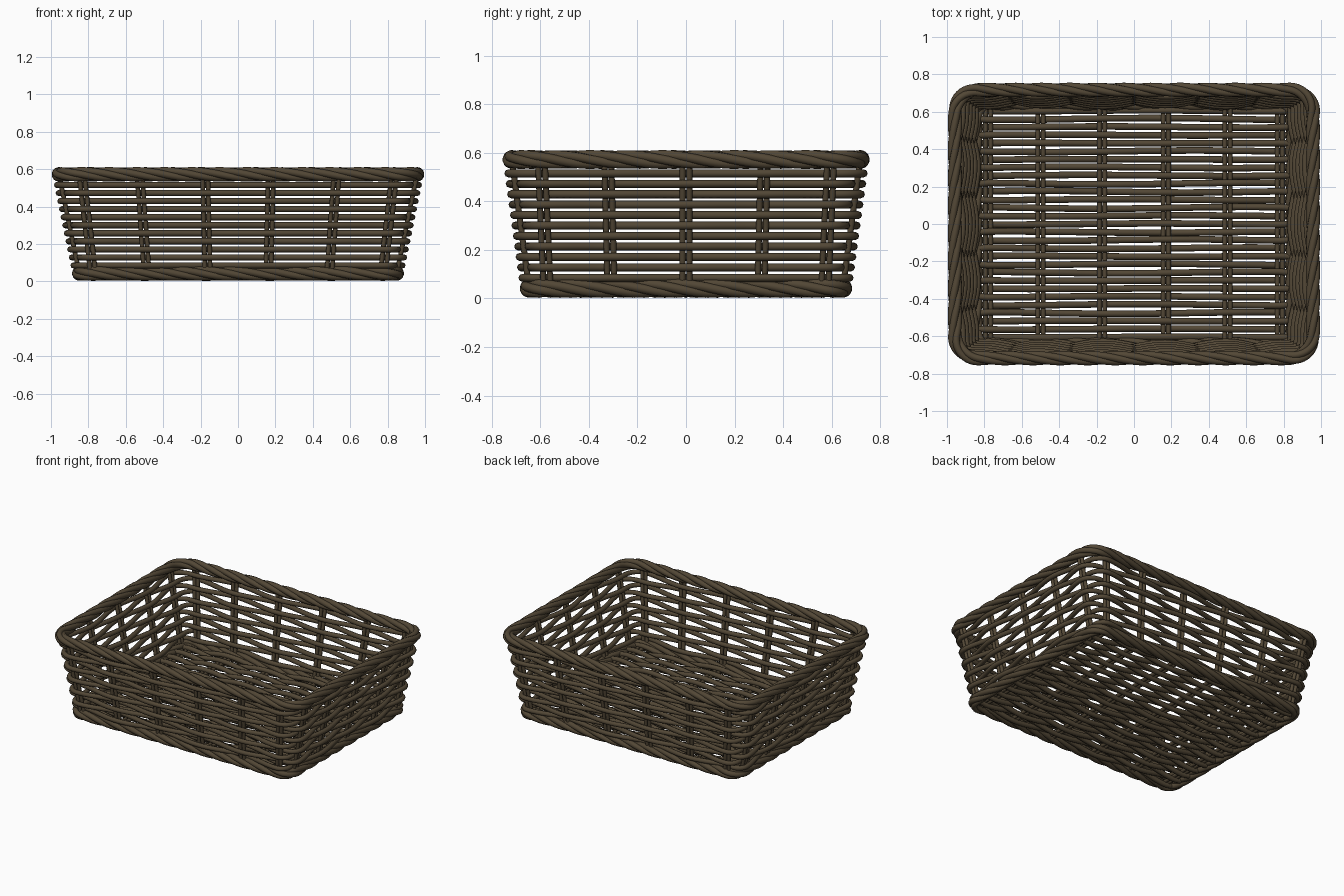
import bpy, math, random
from mathutils import Vector

random.seed(4)
if "Cube" in bpy.data.objects:
    bpy.data.objects.remove(bpy.data.objects["Cube"])

UP = Vector((0, 0, 1))
LONG = [-1, -0.63, -0.21, 0.21, 0.63, 1]    # stake places along front and back
SHORT = [-1, -0.54, 0, 0.54, 1]             # stake places along the ends
FLOOR_STAKES = [-0.78, -0.5, -0.17, 0.17, 0.5, 0.78]


def make_material(name, colour):
    mat = bpy.data.materials.new(name)
    mat.use_nodes = True
    mat.diffuse_color = colour
    bsdf = mat.node_tree.nodes["Principled BSDF"]
    bsdf.inputs["Base Color"].default_value = colour
    bsdf.inputs["Roughness"].default_value = 0.8
    return mat


WICKER = make_material("dark brown wicker", (0.085, 0.063, 0.036, 1))


def canes(name, paths, radius, cyclic=False):
    """Sweep a round cane along each path and join them in one mesh."""
    curve = bpy.data.curves.new(name, "CURVE")
    curve.dimensions = "3D"
    curve.bevel_depth = radius
    curve.bevel_resolution = 2
    curve.use_fill_caps = True
    for path in paths:
        spline = curve.splines.new("POLY")
        spline.points.add(len(path) - 1)
        for point, co in zip(spline.points, path):
            point.co = (*co, 1)
        spline.use_cyclic_u = cyclic
    curve.materials.append(WICKER)
    obj = bpy.data.objects.new(name, curve)
    bpy.context.collection.objects.link(obj)
    bpy.ops.object.select_all(action="DESELECT")
    obj.select_set(True)
    bpy.context.view_layer.objects.active = obj
    bpy.ops.object.convert(target="MESH")
    bpy.ops.object.shade_smooth_by_angle(angle=1.0)


def ring(z, steps):
    """Rounded rectangle of the flaring wall: (position, outward, stake phase)."""
    hx, hy, r = 0.84 + 0.205 * z, 0.64 + 0.135 * z, 0.07 + 0.09 * z
    points, phase = [], 0
    for side in range(4):
        turn = math.pi / 2 * (side - 1)
        out = Vector((math.cos(turn), math.sin(turn), 0))
        along = UP.cross(out)
        front = side % 2 == 0
        half, dist, stops = (hx - r, hy, LONG) if front else (hy - r, hx, SHORT)
        for a, b in zip(stops, stops[1:]):
            for i in range(steps):
                f = a + (b - a) * i / steps
                points.append((out * dist + along * half * f + UP * z, out, phase + i / steps))
            phase += 1
        centre = along * half + out * (dist - r) + UP * z
        for i in range(steps):
            ang = math.pi / 2 * i / steps
            d = out * math.cos(ang) + along * math.sin(ang)
            points.append((centre + d * r, d, phase + i / steps))
        phase += 1
    return points


def rope(name, z, turns, strands=4, lay=0.019, radius=0.0195):
    """Twisted rim made of several canes wound around the ring."""
    points = ring(z, 12)
    lengths = [0]
    for (p, _, _), (q, _, _) in zip(points, points[1:] + points[:1]):
        lengths.append(lengths[-1] + (q - p).length)
    paths = []
    for k in range(strands):
        path = []
        for (p, out, _), s in zip(points, lengths):
            a = math.tau * (k / strands - turns * s / lengths[-1])
            path.append(p + lay * (out * math.cos(a) + UP * math.sin(a)))
        paths.append(path)
    canes(name, paths, radius, True)


# Twisted rims
rope("top_rim", 0.572, 11)
rope("bottom_rim", 0.042, 10)

# Horizontal wall weave, alternate rows passing opposite sides of the stakes
rows = []
for row in range(11):
    sign = 1 if row % 2 else -1
    rows.append([p + out * sign * 0.022 * math.cos(math.pi * ph)
                 for p, out, ph in ring(0.085 + 0.043 * row, 10)])
canes("wall_weave", rows, 0.0165, True)

# Paired upright wall stakes
stakes = []
for (low, out, _), (high, _, _) in zip(ring(0.04, 1), ring(0.57, 1)):
    for shift in (-0.014, 0.014):
        side = UP.cross(out) * shift
        stakes.append([low + side, high + side])
canes("wall_stakes", stakes, 0.0125)

# Floor weave running from end to end
strands = []
count = 29
for row in range(count):
    y = -0.605 + 1.21 * row / (count - 1)
    sign = 1 if row % 2 else -1
    wobble, start = random.uniform(0.001, 0.005), random.uniform(0, math.tau)
    path = [Vector((-0.825, y, 0.038 + sign * 0.012))]
    for k, (a, b) in enumerate(zip(FLOOR_STAKES, FLOOR_STAKES[1:])):
        for i in range(11 if b == FLOOR_STAKES[-1] else 10):
            x = a + (b - a) * i / 10
            z = 0.038 + sign * 0.018 * math.cos(math.pi * (k + i / 10))
            path.append(Vector((x, y + wobble * math.sin(4 * x + start), z)))
    path.append(Vector((0.825, y, 0.038 - sign * 0.012)))
    strands.append(path)
canes("floor_weave", strands, 0.0175)

# Paired floor stakes running front to back
canes("floor_stakes", [[Vector((x + s, y, 0.038)) for y in (-0.64, 0.64)]
                       for x in FLOOR_STAKES for s in (-0.014, 0.014)], 0.0125)
